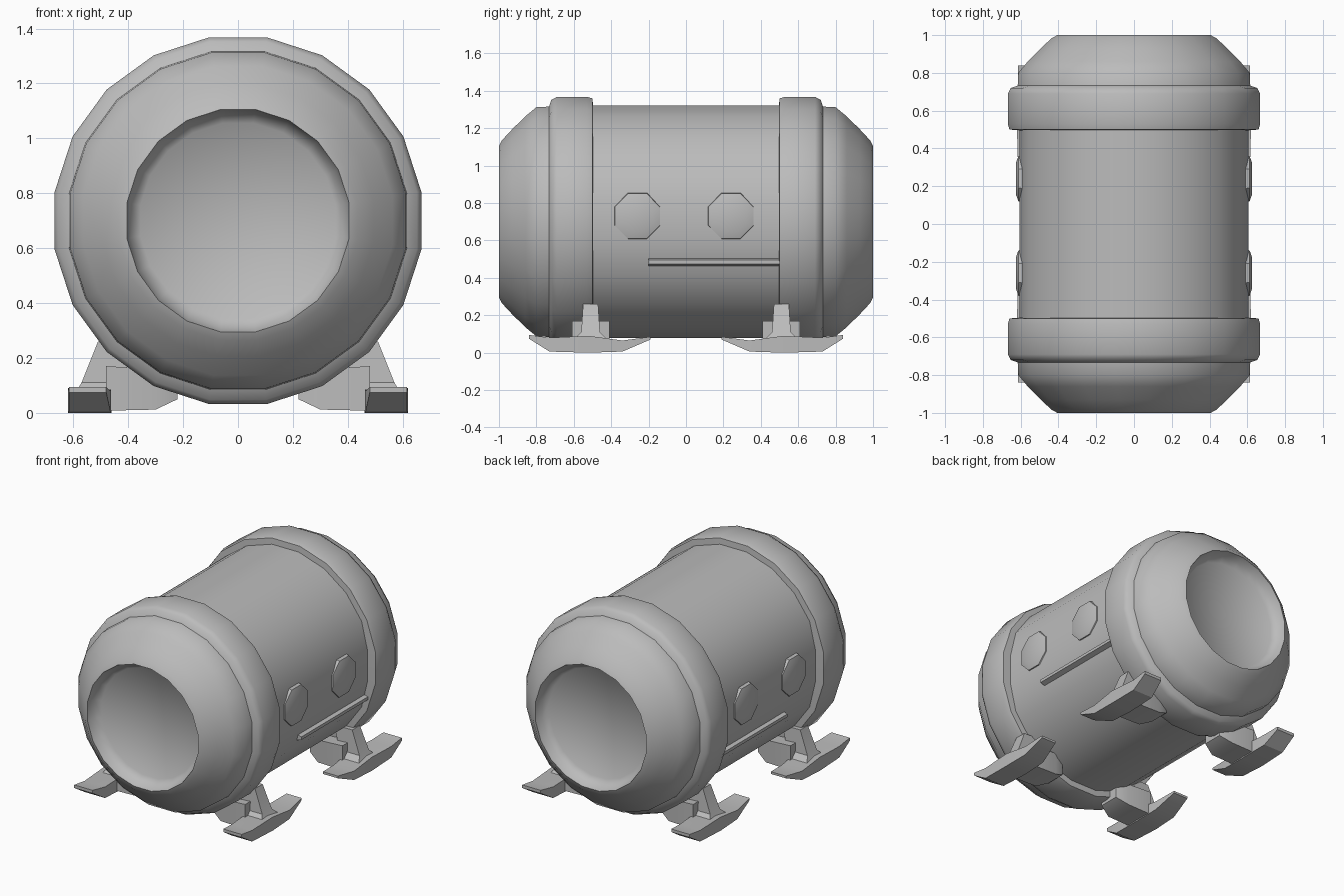
import bpy, bmesh, math

if "Cube" in bpy.data.objects:
    bpy.data.objects.remove(bpy.data.objects["Cube"])

CZ = 0.70      # axis height of the tank
SIDES = 20

grey = bpy.data.materials.new("warm_grey")
grey.diffuse_color = (0.5, 0.5, 0.5, 1)
grey.use_nodes = True
grey.node_tree.nodes["Principled BSDF"].inputs["Base Color"].default_value = grey.diffuse_color


def finish(bm, name, angle=35):
    bmesh.ops.recalc_face_normals(bm, faces=bm.faces)
    me = bpy.data.meshes.new(name)
    bm.to_mesh(me)
    bm.free()
    me.materials.append(grey)
    ob = bpy.data.objects.new(name, me)
    bpy.context.collection.objects.link(ob)
    bpy.ops.object.select_all(action='DESELECT')
    ob.select_set(True)
    bpy.context.view_layer.objects.active = ob
    bpy.ops.object.shade_smooth_by_angle(angle=math.radians(angle))
    return ob


def lathe(name, profile, angle=35, flat=None, closed=False):
    """Revolve (radius, y) points around the tank axis; flat clamps |x|."""
    bm = bmesh.new()
    rings = []
    for r, y in profile:
        if r == 0:
            rings.append([bm.verts.new((0, y, CZ))] * SIDES)
            continue
        ring = []
        for i in range(SIDES):
            a = 2 * math.pi * (i + 0.5) / SIDES
            x = r * math.cos(a)
            if flat:
                x = max(-flat, min(flat, x))
            ring.append(bm.verts.new((x, y, CZ + r * math.sin(a))))
        rings.append(ring)
    pairs = list(zip(rings, rings[1:]))
    if closed:
        pairs.append((rings[-1], rings[0]))
    for a, b in pairs:
        for i in range(SIDES):
            j = (i + 1) % SIDES
            quad = list(dict.fromkeys((a[i], a[j], b[j], b[i])))
            bm.faces.new(quad)
    return finish(bm, name, angle)


def loft(name, sections, angle=30):
    """Skin equal-length point loops and cap both ends."""
    bm = bmesh.new()
    loops = [[bm.verts.new(p) for p in s] for s in sections]
    n = len(loops[0])
    for a, b in zip(loops, loops[1:]):
        for i in range(n):
            j = (i + 1) % n
            bm.faces.new((a[i], a[j], b[j], b[i]))
    bm.faces.new(loops[0])
    bm.faces.new(loops[-1])
    return finish(bm, name, angle)


# main barrel with flattened flanks
lathe("barrel", [(0.628, -0.52), (0.628, 0.52)], flat=0.605)

for s, end in ((-1, "front"), (1, "back")):
    # raised hoop around the barrel
    lathe(end + "_hoop", [(0.60, s * 0.495), (0.668, s * 0.50), (0.676, s * 0.53),
                          (0.676, s * 0.69), (0.66, s * 0.72), (0.60, s * 0.74)],
          angle=50, closed=True)
    # rounded end cap with dished recess
    lathe(end + "_cap", [(0.625, s * 0.70), (0.62, s * 0.80), (0.57, s * 0.86),
                         (0.50, s * 0.93), (0.44, s * 0.985), (0.41, s * 1.0),
                         (0.395, s * 0.95), (0.36, s * 0.92), (0.0, s * 0.90)], angle=45)

for sx, side in ((-1, "left"), (1, "right")):
    # slim ledge under the flank panel
    x0, x1 = sx * 0.56, sx * 0.605
    loft(side + "_ledge", [[(x0, y, 0.46), (x1, y, 0.475), (x1, y, 0.495), (x0, y, 0.51)]
                           for y in (-0.2, 0.5)])
    # round portholes, slightly domed
    for y, tag in ((-0.26, "front"), (0.24, "back")):
        def disc(r, x):
            return [(sx * x, y + r * math.cos(k * math.pi / 4 + 0.39),
                     0.73 + r * math.sin(k * math.pi / 4 + 0.39)) for k in range(8)]
        loft(f"{side}_{tag}_porthole", [disc(0.14, 0.57), disc(0.13, 0.612), disc(0.09, 0.625)])

    for sy, tag in ((-1, "front"), (1, "back")):
        name = f"{side}_{tag}"
        # boat-shaped skid with upswept ends
        loft(name + "_skid", [[(sx * xi, sy * y, zb), (sx * xo, sy * y, zb),
                               (sx * xo, sy * y, zt), (sx * xi, sy * y, zt)]
                              for y, xi, xo, zb, zt in (
                                  (0.19, 0.49, 0.60, 0.07, 0.085),
                                  (0.34, 0.465, 0.615, 0.006, 0.065),
                                  (0.52, 0.46, 0.62, 0.0, 0.09),
                                  (0.73, 0.465, 0.615, 0.006, 0.08),
                                  (0.84, 0.48, 0.615, 0.075, 0.095))])
        # flared post from the skid up to the hull
        loft(name + "_post", [[(sx * xi, sy * (0.51 - h), z), (sx * xo, sy * (0.51 - h), z),
                               (sx * xo, sy * (0.51 + h), z), (sx * xi, sy * (0.51 + h), z)]
                              for z, xi, xo, h in ((0.06, 0.44, 0.60, 0.10),
                                                   (0.11, 0.42, 0.57, 0.05),
                                                   (0.26, 0.38, 0.51, 0.04))])
        # inner brace running under the hull
        loft(name + "_brace", [[(sx * x, sy * (0.51 - h), zb), (sx * x, sy * (0.51 + h), zb),
                                (sx * x, sy * (0.51 + h), zt), (sx * x, sy * (0.51 - h), zt)]
                               for x, h, zb, zt in ((0.22, 0.07, 0.05, 0.12),
                                                    (0.30, 0.10, 0.012, 0.16),
                                                    (0.48, 0.10, 0.008, 0.17))])
